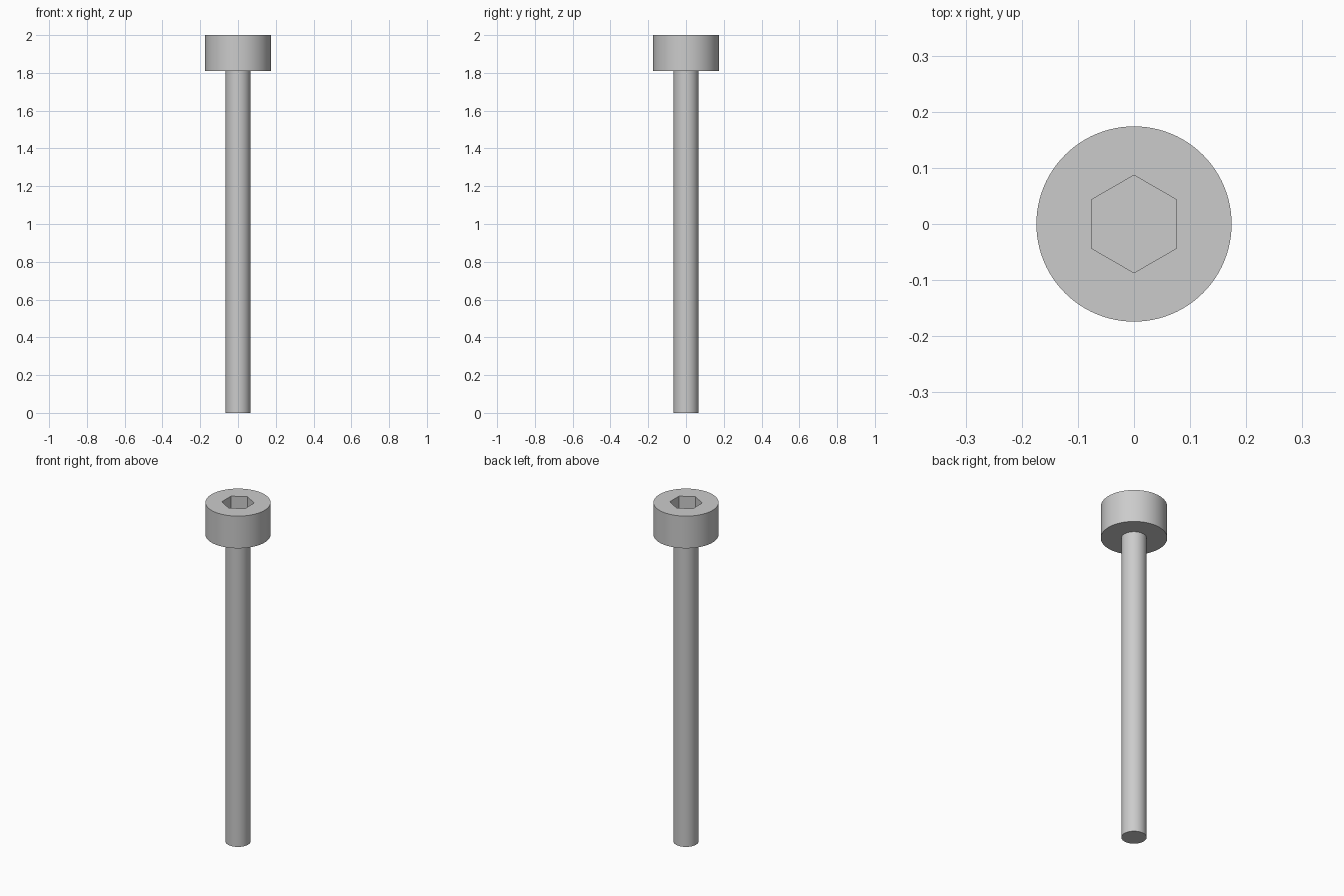
import bpy, bmesh, math
from mathutils import Matrix

cube = bpy.data.objects.get("Cube")
if cube:
    bpy.data.objects.remove(cube, do_unlink=True)

SIDES = 96
HEAD_R, SHAFT_R, SOCKET_R = 0.174, 0.066, 0.087
TOP, HEAD_BASE, SOCKET_FLOOR = 2.0, 1.81, 1.9

steel = bpy.data.materials.new("grey_steel")
steel.use_nodes = True
colour = (0.6, 0.6, 0.6, 1)
steel.diffuse_color = colour
steel.node_tree.nodes["Principled BSDF"].inputs["Base Color"].default_value = colour


def ring(bm, radius, z, sides, turn=0.0):
    """Closed loop of edges at height z."""
    verts = bmesh.ops.create_circle(
        bm, segments=sides, radius=radius,
        matrix=Matrix.Translation((0, 0, z)) @ Matrix.Rotation(turn, 4, "Z"))["verts"]
    return list({e for v in verts for e in v.link_edges}), verts


bm = bmesh.new()

# Outer surface: shaft end, shaft, underside of head, head wall
outer = [ring(bm, r, z, SIDES) for r, z in (
    (SHAFT_R, 0), (SHAFT_R, HEAD_BASE), (HEAD_R, HEAD_BASE), (HEAD_R, TOP))]
for lower, upper in zip(outer, outer[1:]):
    bmesh.ops.bridge_loops(bm, edges=lower[0] + upper[0])
bmesh.ops.contextual_create(bm, geom=outer[0][1])

# Hexagonal socket with corners towards the front and back
rim = ring(bm, SOCKET_R, TOP, 6, math.pi / 6)
floor = ring(bm, SOCKET_R, SOCKET_FLOOR, 6, math.pi / 6)
if not any(abs(v.co.x) < 0.001 for v in rim[1]):
    bmesh.ops.rotate(bm, verts=rim[1] + floor[1],
                     matrix=Matrix.Rotation(math.pi / 6, 3, "Z"))
bmesh.ops.bridge_loops(bm, edges=rim[0] + floor[0])
bmesh.ops.contextual_create(bm, geom=floor[1])

# Flat top face between the head edge and the socket
bmesh.ops.triangle_fill(bm, edges=outer[-1][0] + rim[0], use_beauty=True)
bmesh.ops.recalc_face_normals(bm, faces=bm.faces)

mesh = bpy.data.meshes.new("socket_head_bolt")
bm.to_mesh(mesh)
bm.free()
mesh.materials.append(steel)
bolt = bpy.data.objects.new("socket_head_bolt", mesh)
bpy.context.collection.objects.link(bolt)

# Smooth round walls, crisp edges
bpy.ops.object.select_all(action="DESELECT")
bolt.select_set(True)
bpy.context.view_layer.objects.active = bolt
bpy.ops.object.shade_smooth_by_angle(angle=math.radians(30))
